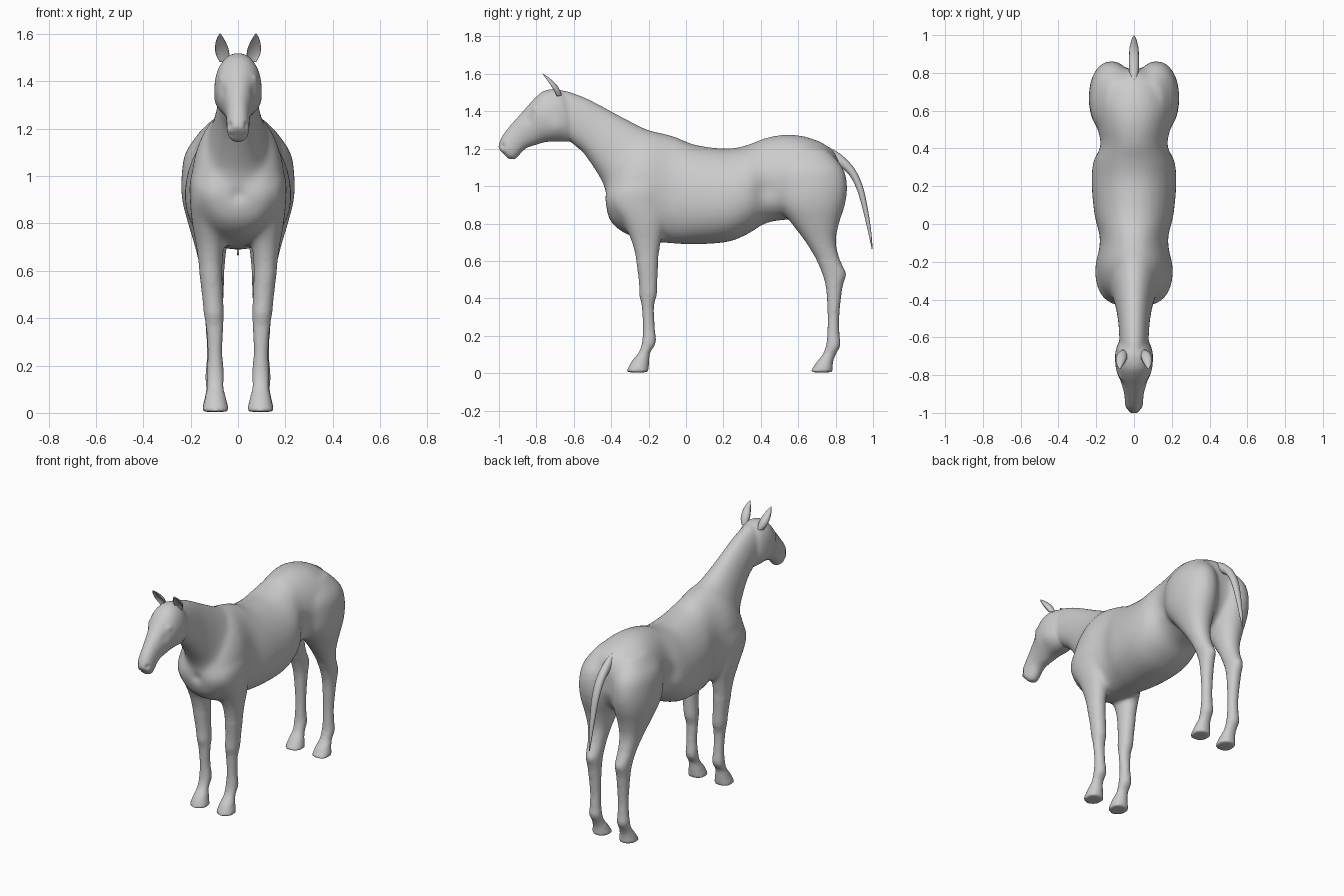
import bpy, bmesh, math
from mathutils import Vector


def spline(a, b, c, d, t):
    return 0.5 * (2*b + (c - a)*t + (2*a - 5*b + 4*c - d)*t*t + (3*b - a - 3*c + d)*t**3)


def loft(bm, stations, side=1, n=28, egg=0.0, steps=5, hollow=False):
    """Skin through rings given as (edge A y,z, edge B y,z, half width, centre x)."""
    last = len(stations) - 1
    rows = []
    for i in range(last):
        q = [stations[max(0, min(last, i + k))] for k in (-1, 0, 1, 2)]
        for s in range(steps):
            rows.append([spline(*v, s / steps) for v in zip(*q)])
    rows.append(stations[-1])
    rings = []
    for ay, az, by, bz, w, cx in rows:
        ring = []
        for k in range(n):
            a = math.tau * k / n
            c, s = math.cos(a), math.sin(a)
            u = math.copysign(abs(c)**0.94, c)
            if hollow and c > 0:
                u = -0.45 * c
            x = cx + w * math.copysign(abs(s)**0.94, s) * (1 - egg * c)
            ring.append(bm.verts.new((side * x, (ay + by)/2 + (ay - by)/2*u,
                                      (az + bz)/2 + (az - bz)/2*u)))
        rings.append(ring)
    faces = [bm.faces.new(rings[0]), bm.faces.new(rings[-1])]
    for r, t in zip(rings, rings[1:]):
        for k in range(n):
            faces.append(bm.faces.new((r[k], r[(k+1) % n], t[(k+1) % n], t[k])))
    bmesh.ops.recalc_face_normals(bm, faces=faces)


def make_object(name, bm):
    mesh = bpy.data.meshes.new(name)
    bm.to_mesh(mesh)
    bm.free()
    ob = bpy.data.objects.new(name, mesh)
    bpy.context.collection.objects.link(ob)
    for p in mesh.polygons:
        p.use_smooth = True
    return ob


body = bmesh.new()

# torso: y, top z, bottom z, half width
torso = [(-.425, 1.0, .88, .06), (-.40, 1.10, .81, .13), (-.33, 1.22, .75, .18),
         (-.22, 1.29, .71, .195), (-.08, 1.27, .695, .178), (.05, 1.22, .69, .207),
         (.22, 1.2, .702, .222), (.33, 1.22, .745, .213), (.42, 1.255, .80, .182),
         (.52, 1.274, .82, .195), (.62, 1.268, .82, .215), (.72, 1.235, .82, .20),
         (.79, 1.185, .90, .13), (.82, 1.12, .97, .06)]
loft(body, [(y, t, y, b, w, 0) for y, t, b, w in torso], egg=.13)

# neck: crest point, throat point, half width
loft(body, [(-.03, 1.25, -.20, .80, .11, 0), (-.2, 1.30, -.39, .90, .135, 0),
            (-.3, 1.347, -.445, 1.02, .11, 0), (-.42, 1.412, -.50, 1.11, .09, 0),
            (-.53, 1.47, -.555, 1.185, .08, 0), (-.62, 1.503, -.60, 1.22, .076, 0),
            (-.69, 1.515, -.62, 1.26, .07, 0)], egg=.12)

# head: forehead point, jaw point, half width
loft(body, [(-.63, 1.49, -.58, 1.32, .05, 0), (-.69, 1.518, -.60, 1.25, .085, 0),
            (-.76, 1.508, -.66, 1.238, .098, 0), (-.81, 1.468, -.74, 1.238, .092, 0),
            (-.86, 1.412, -.80, 1.222, .07, 0), (-.92, 1.345, -.86, 1.20, .052, 0),
            (-.97, 1.285, -.905, 1.152, .047, 0), (-.995, 1.24, -.925, 1.142, .045, 0),
            (-1.004, 1.205, -.95, 1.148, .032, 0)])

# legs with shoulder and thigh: z, front y, back y, half width, centre x
front_leg = [(1.17, -.26, -.14, .045, .09), (1.0, -.385, -.10, .083, .115),
             (.9, -.395, -.11, .085, .117), (.8, -.335, -.115, .075, .118),
             (.7, -.29, -.135, .057, .118), (.6, -.266, -.149, .048, .115),
             (.5, -.252, -.154, .043, .108), (.42, -.245, -.157, .041, .102),
             (.36, -.236, -.172, .035, .099), (.25, -.229, -.169, .030, .097),
             (.165, -.234, -.162, .036, .096), (.11, -.252, -.193, .034, .096),
             (.06, -.292, -.198, .044, .095), (.006, -.318, -.202, .057, .095)]
hind_leg = [(1.2, .54, .75, .06, .09), (1.1, .475, .838, .108, .112),
            (1.0, .47, .862, .118, .119), (.9, .49, .85, .116, .119),
            (.8, .565, .818, .092, .118), (.7, .64, .801, .067, .114),
            (.6, .70, .825, .050, .108), (.53, .73, .852, .044, .105),
            (.45, .75, .834, .039, .103), (.3, .759, .818, .032, .10),
            (.2, .756, .82, .033, .10), (.15, .75, .825, .037, .10),
            (.10, .732, .80, .035, .098), (.06, .70, .785, .044, .097),
            (.006, .664, .783, .056, .096)]
for side in (1, -1):
    for leg in (front_leg, hind_leg):
        loft(body, [(f, z, b, z, w, x) for z, f, b, w, x in leg], side)

horse = make_object("horse_body", body)

# fuse everything into one skin
remesh = horse.modifiers.new("fuse", 'REMESH')
remesh.mode = 'VOXEL'
remesh.voxel_size = .0095
evaluated = horse.evaluated_get(bpy.context.evaluated_depsgraph_get())
skin = bmesh.new()
skin.from_mesh(evaluated.to_mesh())
evaluated.to_mesh_clear()
horse.modifiers.clear()

# blend muscles on the trunk, lightly smooth the rest
trunk = [v for v in skin.verts if v.co.z > .6 and v.co.y > -.62]
for verts, count in ((trunk, 16), (skin.verts[:], 4)):
    for _ in range(count):
        bmesh.ops.smooth_vert(skin, verts=verts, factor=.5,
                              use_axis_x=True, use_axis_y=True, use_axis_z=True)
skin.normal_update()

# sculpted dents and bumps: position, radius, height
marks = [((.042, -.985, 1.215), .013, -.014),   # nostril
         ((.03, -.965, 1.175), .012, -.005),    # mouth corner
         ((.078, -.815, 1.415), .016, .008),    # eye
         ((.075, -.85, 1.36), .025, -.006),     # face hollow
         ((.095, -.69, 1.31), .045, .006),      # cheek
         ((.18, .43, .98), .06, -.012),         # flank
         ((.10, -.39, .93), .06, .012),         # breast muscle
         ((0, -.42, .92), .03, -.010),          # breast groove
         ((.10, -.245, .42), .03, .004),        # knee
         ((.10, .85, .53), .02, .004)]          # hock point
push = {}
for v in skin.verts:
    p = Vector((abs(v.co.x), v.co.y, v.co.z))
    d = .0015
    for c, r, h in marks:
        d += h * math.exp(-((p - Vector(c)).length / r)**2)
    push[v] = v.normal * d
for v, offset in push.items():
    v.co += offset
skin.to_mesh(horse.data)
skin.free()
for p in horse.data.polygons:
    p.use_smooth = True

# tail
tail = bmesh.new()
loft(tail, [(.76, 1.21, .75, 1.14, .02, 0), (.83, 1.168, .805, 1.115, .026, 0),
            (.90, 1.095, .868, 1.065, .026, 0), (.945, 1.0, .912, .985, .024, 0),
            (.972, .88, .945, .875, .018, 0), (.99, .76, .973, .757, .011, 0),
            (.998, .665, .993, .665, .003, 0)], n=16)
make_object("tail", tail)

# ears, cupped towards the front
for side, name in ((1, "ear_left"), (-1, "ear_right")):
    ear = bmesh.new()
    loft(ear, [(-.715, 1.475, -.665, 1.485, .020, .056),
               (-.735, 1.505, -.675, 1.515, .028, .064),
               (-.752, 1.535, -.695, 1.545, .028, .069),
               (-.765, 1.57, -.73, 1.577, .018, .074),
               (-.770, 1.602, -.766, 1.602, .002, .076)], side, n=16, hollow=True)
    make_object(name, ear)
